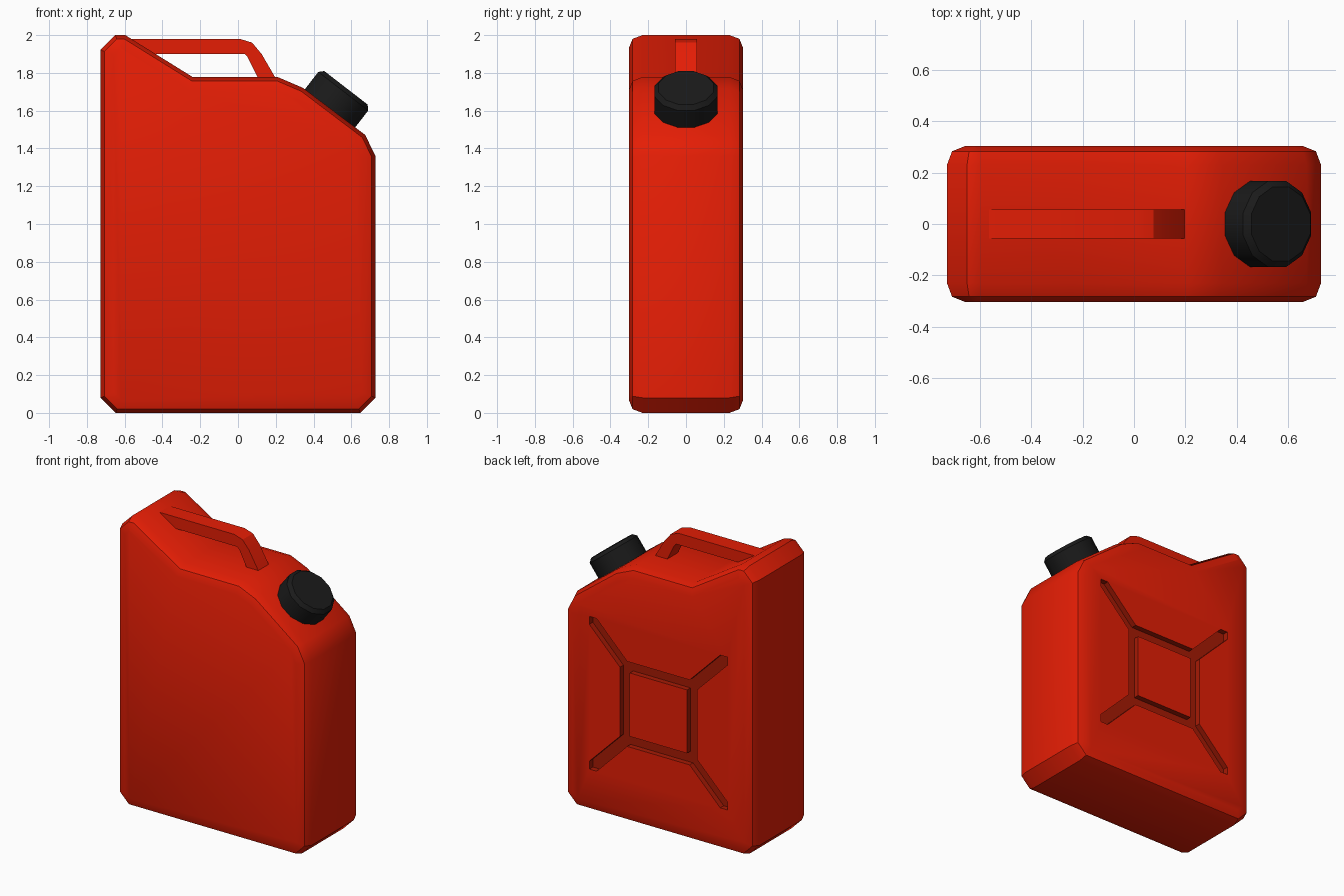
import bpy, bmesh, math
from mathutils import Vector, Matrix

if "Cube" in bpy.data.objects:
    bpy.data.objects.remove(bpy.data.objects["Cube"])


def material(name, rgb):
    m = bpy.data.materials.new(name)
    m.diffuse_color = (*rgb, 1)
    m.use_nodes = True
    m.node_tree.nodes["Principled BSDF"].inputs["Base Color"].default_value = m.diffuse_color
    return m


RED = material("red plastic", (0.78, 0.0125, 0.0015))
DARK_RED = material("dark red groove", (0.38, 0.0105, 0.0015))
BLACK = material("black cap plastic", (0.0105, 0.0105, 0.0105))


def make_object(name, bm, mat=None):
    bmesh.ops.recalc_face_normals(bm, faces=bm.faces[:])
    me = bpy.data.meshes.new(name)
    bm.to_mesh(me)
    bm.free()
    ob = bpy.data.objects.new(name, me)
    bpy.context.collection.objects.link(ob)
    if mat:
        me.materials.append(mat)
    return ob


def activate(ob):
    bpy.ops.object.select_all(action='DESELECT')
    ob.select_set(True)
    bpy.context.view_layer.objects.active = ob


def smooth(ob, degrees):
    activate(ob)
    bpy.ops.object.shade_smooth_by_angle(angle=math.radians(degrees))


def inset(points, d):
    """Mitred inward offset of a counter-clockwise outline."""
    pts = [Vector(p) for p in points]
    out = []
    for i, p in enumerate(pts):
        a = (p - pts[i - 1]).normalized()
        b = (pts[(i + 1) % len(pts)] - p).normalized()
        na, nb = Vector((-a.y, a.x)), Vector((-b.y, b.x))
        out.append(p + (na + nb) * d / (1 + na.dot(nb)))
    return out


def loft(outline, sections):
    """Stack inset copies of an xz outline along y and skin them."""
    bm = bmesh.new()
    rings = [[bm.verts.new((p.x, y, p.y)) for p in inset(outline, d)]
             for y, d in sections]
    n = len(outline)
    for r, s in zip(rings, rings[1:]):
        for i in range(n):
            j = (i + 1) % n
            bm.faces.new((r[i], r[j], s[j], s[i]))
    bm.faces.new(rings[0])
    bm.faces.new(rings[-1])
    return bm


# Can body: side profile with rounded rims
profile = [(-0.648, 0), (0.648, 0), (0.728, 0.08), (0.728, 1.36), (0.673, 1.472),
           (0.345, 1.72), (0.21, 1.778), (-0.24, 1.778), (-0.597, 2.0),
           (-0.65, 2.0), (-0.728, 1.922), (-0.728, 0.08)]
body = make_object("can_body", loft(profile, [
    (-0.303, 0.07), (-0.283, 0.02), (-0.23, 0), (0.23, 0), (0.283, 0.02), (0.303, 0.07)]), RED)

# Pressed cross and square groove on the back, made from one quarter turned four times
bm = bmesh.new()
I, O, W, E, ZC = 0.22, 0.295, 0.055, 0.53, 0.83
FLOOR = 0.265


def turned(k, u, v):
    p = Matrix.Rotation(k * math.pi / 2, 2) @ Vector((u, v))
    return bm.verts.new((p.x, FLOOR, p.y + ZC))


for k in range(4):
    bm.faces.new([turned(k, *p) for p in
                  ((I, I), (O, O - W), (E, E - W), (E, E), (E - W, E), (O - W, O))])
    bm.faces.new([turned(k, I, I), turned(k, O - W, O),
                  turned(k + 1, O, O - W), turned(k + 1, I, I)])
bmesh.ops.remove_doubles(bm, verts=bm.verts[:], dist=0.0005)
ext = bmesh.ops.extrude_face_region(bm, geom=bm.faces[:], use_keep_orig=True)
bmesh.ops.translate(bm, vec=(0, 0.15, 0),
                    verts=[g for g in ext["geom"] if isinstance(g, bmesh.types.BMVert)])
cutter = make_object("groove_cutter", bm)
cutter.hide_render = True
mod = body.modifiers.new("groove", 'BOOLEAN')
mod.operation, mod.solver, mod.object = 'DIFFERENCE', 'EXACT', cutter
activate(body)
bpy.ops.object.modifier_apply(modifier=mod.name)
bpy.data.objects.remove(cutter)
smooth(body, 35)

# Groove floor and walls are the faces touching the groove floor depth
body.data.materials.clear()
body.data.materials.append(RED)
body.data.materials.append(DARK_RED)
for f in body.data.polygons:
    touches = any(abs(body.data.vertices[v].co.y - FLOOR) < 0.001 for v in f.vertices)
    f.material_index = 1 if touches else 0

# Carry handle
handle = [(-0.58, 1.98), (-0.50, 1.90), (0.035, 1.90), (0.05, 1.885), (0.12, 1.745),
          (0.215, 1.745), (0.125, 1.90), (0.075, 1.96), (0.01, 1.98)]
smooth(make_object("carry_handle", loft(handle, [(-0.057, 0), (0.057, 0)]), RED), 30)

# Screw cap: twelve-sided, standing square to the sloped shoulder
bm = bmesh.new()
SIDES = 12
axis = Vector((0.61, 0, 0.79)).normalized()
place = (Matrix.Translation((0.487, 0, 1.612))
         @ Matrix.Rotation(math.atan2(axis.x, axis.z), 4, 'Y'))
rings = [[bm.verts.new(place @ Vector((r * math.cos(a), r * math.sin(a), h)))
          for a in [(i + 0.5) * math.tau / SIDES for i in range(SIDES)]]
         for r, h in ((0.173, -0.03), (0.173, 0.115), (0.15, 0.138))]
for r, s in zip(rings, rings[1:]):
    for i in range(SIDES):
        j = (i + 1) % SIDES
        bm.faces.new((r[i], r[j], s[j], s[i]))
bm.faces.new(rings[0])
bm.faces.new(rings[-1])
smooth(make_object("screw_cap", bm, BLACK), 35)
